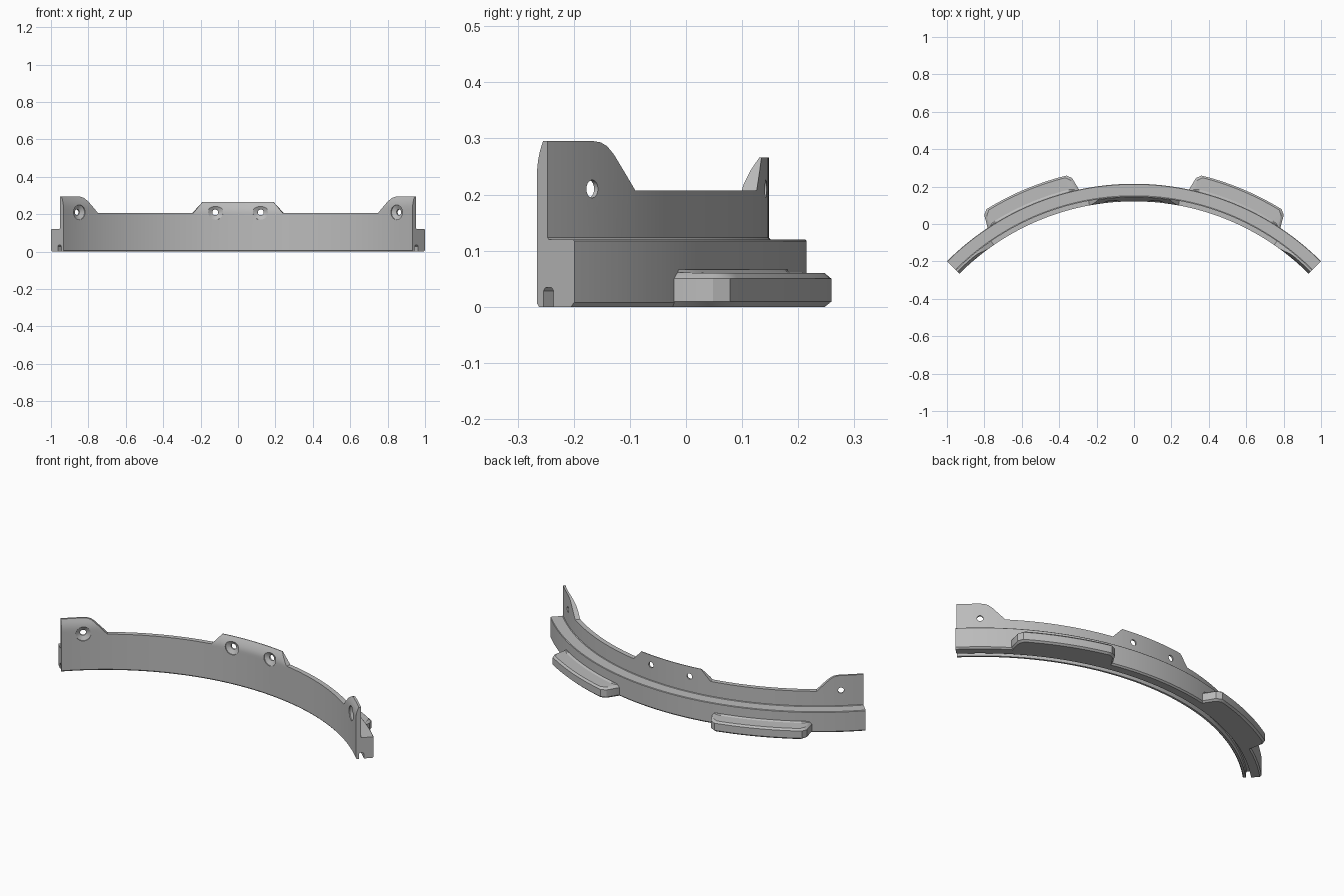
import bpy, bmesh
from math import sin, cos, pi, radians
from mathutils import Matrix, Vector

cube = bpy.data.objects.get("Cube")
if cube:
    bpy.data.objects.remove(cube)

CENTER_Y = -1.199          # centre of the arc
INNER, WALL, OUTER, BLOCK = 1.32, 1.347, 1.414, 1.502
WALL_TOP, CENTER_TOP, END_TOP = 0.207, 0.266, 0.295

grey = bpy.data.materials.new("plain grey")
grey.use_nodes = True
grey.diffuse_color = (0.5, 0.5, 0.5, 1)
grey.node_tree.nodes["Principled BSDF"].inputs["Base Color"].default_value = (0.5, 0.5, 0.5, 1)


def polar(deg, r, z):
    a = radians(deg)
    return Vector((r * sin(a), CENTER_Y + r * cos(a), z))


def loft(name, sections, closed=False):
    """Skin a list of equal-length point rings; cap the ends."""
    bm = bmesh.new()
    rings = [[bm.verts.new(p) for p in s] for s in sections]
    n = len(rings[0])
    for a, b in zip(rings, rings[1:]):
        for i in range(n):
            j = (i + 1) % n
            bm.faces.new((a[i], a[j], b[j], b[i]))
    bm.faces.new(rings[0])
    bm.faces.new(rings[-1])
    bmesh.ops.recalc_face_normals(bm, faces=bm.faces)
    me = bpy.data.meshes.new(name)
    bm.to_mesh(me)
    bm.free()
    me.materials.append(grey)
    ob = bpy.data.objects.new(name, me)
    bpy.context.collection.objects.link(ob)
    return ob


def activate(ob):
    bpy.ops.object.select_all(action='DESELECT')
    ob.select_set(True)
    bpy.context.view_layer.objects.active = ob


# Height of the wall's top edge by angle from the middle
TOP_EDGE = [(0, CENTER_TOP), (8.1, CENTER_TOP), (10.4, WALL_TOP), (34.6, WALL_TOP),
            (37.4, 0.272), (38.2, 0.286), (39, 0.293), (39.8, END_TOP), (45, END_TOP)]


def top_height(deg):
    for (a, za), (b, zb) in zip(TOP_EDGE, TOP_EDGE[1:]):
        if deg <= b:
            return za + (zb - za) * (deg - a) / (b - a)
    return END_TOP


def inner_radius(deg, z):
    # Tabs thin out towards the top on the inside
    if deg < 20:
        return INNER + 0.023 * max(0, (z - WALL_TOP) / (CENTER_TOP - WALL_TOP)) ** 1.6
    return INNER + 0.015 * max(0, (z - 0.235) / (END_TOP - 0.235)) ** 2


# Cross-section below the wall: ledge, flange and groove underneath
LOWER = [(WALL, 0.123), (WALL + 0.003, 0.12), (OUTER - 0.003, 0.12), (OUTER, 0.117),
         (OUTER, 0.008), (OUTER - 0.008, 0),
         (1.362, 0), (1.362, 0.028), (1.357, 0.034), (1.341, 0.034), (1.336, 0.028),
         (1.336, 0), (INNER + 0.005, 0), (INNER, 0.006)]


def body_section(deg):
    d = abs(deg)
    h = top_height(d)
    pts = []
    for k in range(7):
        z = 0.19 + (h - 0.19) * k / 6
        pts.append(polar(deg, inner_radius(d, z), z))
    pts.append(polar(deg, WALL, h))
    return pts + [polar(deg, r, z) for r, z in LOWER]


half = sorted(set(range(1, 46)) | {a for a, _ in TOP_EDGE if a > 0})
angles = [-a for a in reversed(half)] + [0] + half
body = loft("curved_bracket", [body_section(a) for a in angles])

# Countersunk screw holes through the tabs
HOLE = [(1.29, 0.04), (1.325, 0.04), (1.338, 0.016), (1.38, 0.016)]
for deg in (-40, -5.2, 5.2, 40):
    axis = Vector((sin(radians(deg)), cos(radians(deg)), 0))
    side = Vector((axis.y, -axis.x, 0))
    up = Vector((0, 0, 1))
    rings = []
    for r, rad in HOLE:
        c = polar(deg, r, 0.21)
        rings.append([c + rad * (side * cos(t * pi / 14) + up * sin(t * pi / 14))
                      for t in range(28)])
    cutter = loft("hole_cutter", rings)
    cutter.hide_render = True
    mod = body.modifiers.new("hole", 'BOOLEAN')
    mod.operation = 'DIFFERENCE'
    mod.solver = 'EXACT'
    mod.object = cutter
    activate(body)
    bpy.ops.object.modifier_apply(modifier=mod.name)
    bpy.data.objects.remove(cutter)


# Outer locating blocks: stacked outlines give the chamfers
def block_outline(mid, z, r_out, inset):
    shrink = inset / OUTER * 180 / pi
    foot, head = 10.8 - shrink, 9.9 - shrink
    pts = [polar(mid - foot, 1.4, z), polar(mid - foot, OUTER, z)]
    n = 20
    for k in range(n + 1):
        t = -1 + 2 * k / n
        drop = 0
        if k in (0, n):
            drop = min(0.02, (r_out - OUTER) * 0.3)
        pts.append(polar(mid + head * t, r_out - drop, z))
    return pts + [polar(mid + foot, OUTER, z), polar(mid + foot, 1.4, z)]


LAYERS = [(0, BLOCK - 0.01, 0.008), (0.009, BLOCK, 0), (0.05, BLOCK, 0),
          (0.06, BLOCK - 0.01, 0.01), (0.061, 1.426, 0.012), (0.066, 1.418, 0.014)]
blocks = [loft(name, [block_outline(mid, *layer) for layer in LAYERS])
          for name, mid in (("left_block", 22.8), ("right_block", -22.8))]

for ob in [body] + blocks:
    activate(ob)
    bpy.ops.object.shade_smooth_by_angle(angle=radians(28))
